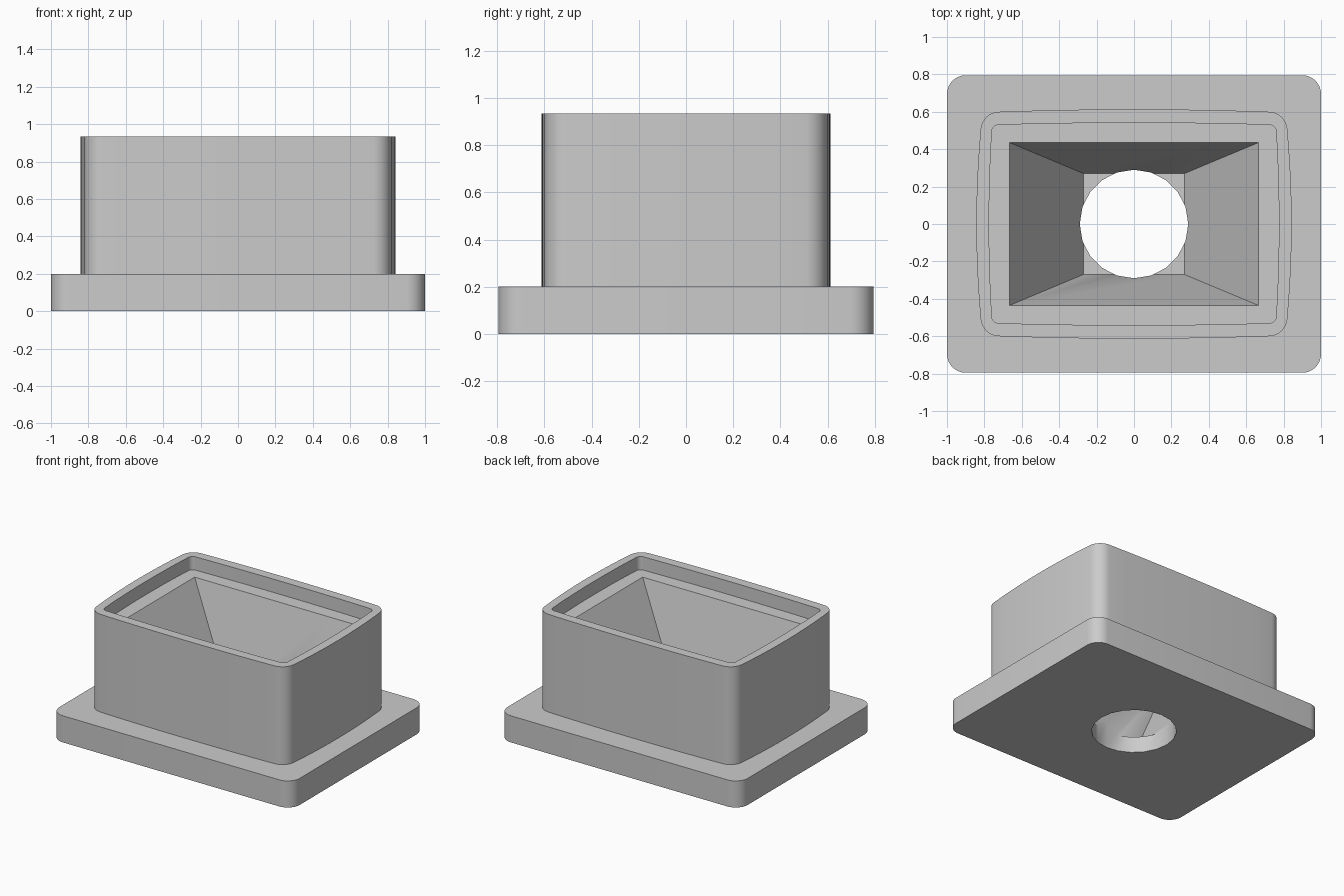
import bpy, bmesh
from math import cos, sin, radians

cube = bpy.data.objects.get("Cube")
if cube:
    bpy.data.objects.remove(cube, do_unlink=True)

grey = bpy.data.materials.new("plain grey")
grey.use_nodes = True
colour = (0.6, 0.6, 0.6, 1)
grey.diffuse_color = colour
grey.node_tree.nodes["Principled BSDF"].inputs["Base Color"].default_value = colour


def outline(hx, hy, cx, cy, r, tilt_x=0, tilt_y=0, steps=8):
    """Rounded rectangle; sides bow out to hx, hy when the corners are tilted."""
    arc = []
    for i in range(steps + 1):
        a = radians(tilt_x + (90 - tilt_y - tilt_x) * i / steps)
        arc.append((cx + r * cos(a), cy + r * sin(a)))
    (ex, ey), (fx, fy) = arc[0], arc[-1]
    quarter = list(arc)
    if tilt_x:
        n = 5
        side_x = [(hx - (hx - ex) * (i / n) ** 2, ey * i / n) for i in range(n)]
        side_y = [(fx * i / n, hy - (hy - fy) * (i / n) ** 2) for i in range(n - 1, -1, -1)]
        quarter = side_x + arc + side_y
    half = quarter + [(-x, y) for x, y in reversed(quarter) if x > 1e-6]
    return half + [(x, -y) for x, y in reversed(half) if y > 1e-6]


def loft(name, lower, upper, z0, z1):
    """Solid between two matching outlines."""
    bm = bmesh.new()
    a = [bm.verts.new((x, y, z0)) for x, y in lower]
    b = [bm.verts.new((x, y, z1)) for x, y in upper]
    bm.faces.new(a[::-1])
    bm.faces.new(b)
    for i in range(len(a)):
        j = (i + 1) % len(a)
        bm.faces.new((a[i], a[j], b[j], b[i]))
    bmesh.ops.recalc_face_normals(bm, faces=bm.faces)
    mesh = bpy.data.meshes.new(name)
    bm.to_mesh(mesh)
    bm.free()
    mesh.materials.append(grey)
    obj = bpy.data.objects.new(name, mesh)
    bpy.context.collection.objects.link(obj)
    return obj


def rect(x, y):
    return [(x, y), (-x, y), (-x, -y), (x, -y)]


def combine(target, other, operation):
    other.hide_render = True
    mod = target.modifiers.new(other.name, 'BOOLEAN')
    mod.operation, mod.object, mod.solver = operation, other, 'EXACT'
    bpy.context.view_layer.objects.active = target
    bpy.ops.object.modifier_apply(modifier=mod.name)
    bpy.data.objects.remove(other, do_unlink=True)


# Flange plate and bowed socket wall
flange = outline(1, 0.795, 0.9, 0.695, 0.1)
housing = loft("flanged_housing", flange, flange, 0, 0.2)
wall = outline(0.843, 0.613, 0.72, 0.5, 0.1, 6, 2)
combine(housing, loft("socket_wall", wall, wall, 0.1, 0.935), 'UNION')

# Shallow recess inside the rim
lip = outline(0.775, 0.541, 0.725, 0.495, 0.035, 6, 2)
combine(housing, loft("rim_recess", lip, lip, 0.835, 1.1), 'DIFFERENCE')

# Tapered funnel, carried a little above the ledge along the same slope
floor_z, ledge_z, top_z = 0.12, 0.835, 0.87
k = (top_z - floor_z) / (ledge_z - floor_z)
mouth = rect(0.27 + 0.395 * k, 0.27 + 0.165 * k)
combine(housing, loft("funnel", rect(0.27, 0.27), mouth, floor_z, top_z), 'DIFFERENCE')

# Round drain hole through the base
ring = [(0.29 * cos(radians(18 * i)), 0.29 * sin(radians(18 * i))) for i in range(20)]
combine(housing, loft("round_hole", ring, ring, -0.1, 0.4), 'DIFFERENCE')

bpy.ops.object.select_all(action='DESELECT')
housing.select_set(True)
bpy.context.view_layer.objects.active = housing
bpy.ops.object.shade_smooth_by_angle(angle=radians(30))
